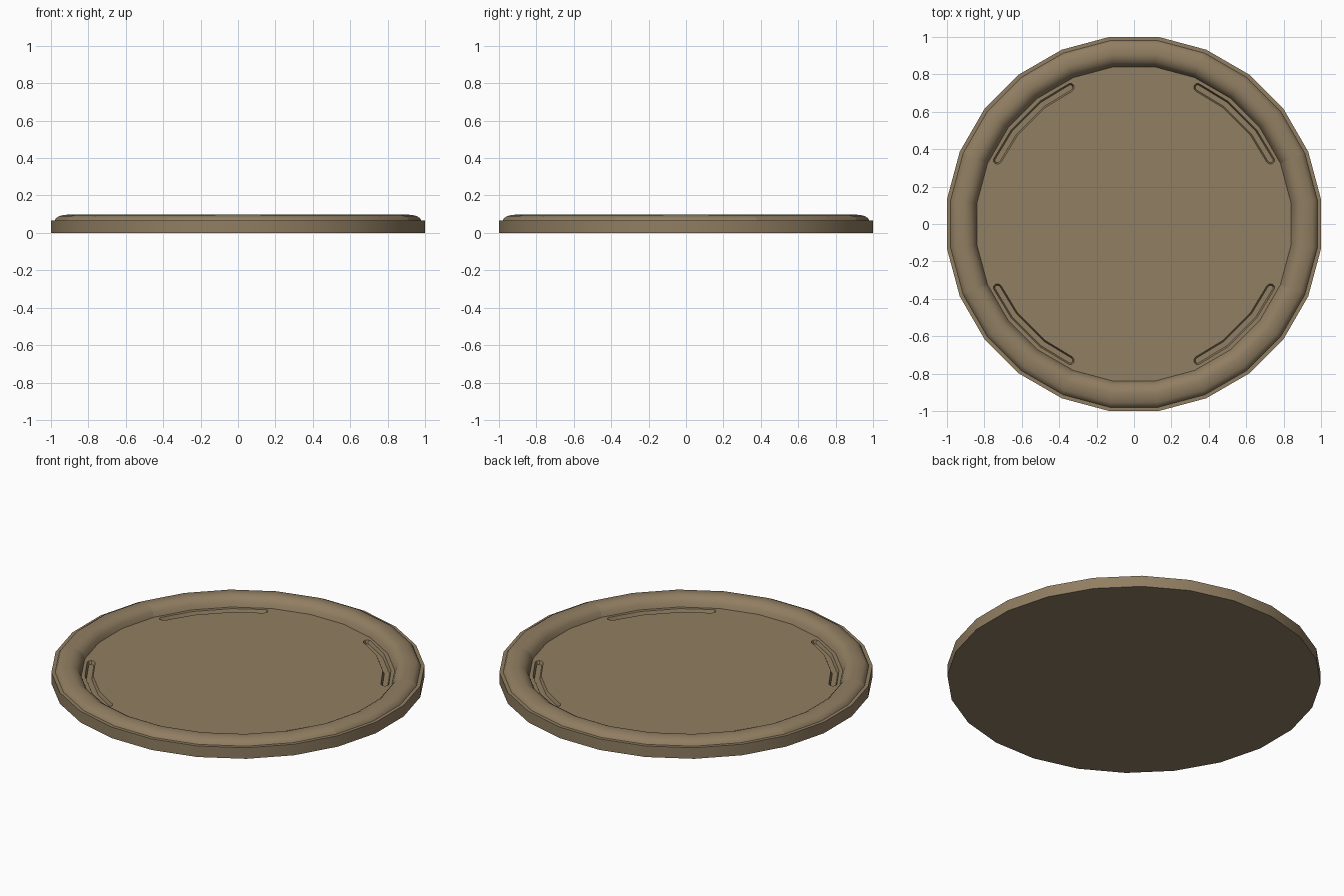
import bpy, bmesh
from math import cos, sin, pi, radians
from mathutils import Vector

SIDES = 24
STEP = 2 * pi / SIDES
FLAT = cos(STEP / 2)      # turns a flat-to-centre distance into a corner radius
FLOOR = 0.04
LEDGE = 0.066

cube = bpy.data.objects.get("Cube")
if cube:
    bpy.data.objects.remove(cube, do_unlink=True)

clay = bpy.data.materials.new("brown clay")
clay.use_nodes = True
colour = (0.283, 0.209, 0.122, 1)
clay.diffuse_color = colour
clay.node_tree.nodes["Principled BSDF"].inputs["Base Color"].default_value = colour


def add_object(name, bm):
    mesh = bpy.data.meshes.new(name)
    bm.to_mesh(mesh)
    bm.free()
    mesh.materials.append(clay)
    ob = bpy.data.objects.new(name, mesh)
    bpy.context.collection.objects.link(ob)
    return ob


def smooth(ob):
    bpy.ops.object.select_all(action="DESELECT")
    ob.select_set(True)
    bpy.context.view_layer.objects.active = ob
    bpy.ops.object.shade_smooth_by_angle(angle=radians(40))


def revolve(bm, profile, first, last):
    """Sweep (distance, height) points through the corners first..last."""
    closed = last - first == SIDES
    rings = []
    for k in range(first, last + (0 if closed else 1)):
        a = (k + 0.5) * STEP
        rings.append([bm.verts.new((r / FLAT * cos(a), r / FLAT * sin(a), z))
                      for r, z in profile])
    pairs = list(zip(rings, rings[1:]))
    if closed:
        pairs.append((rings[-1], rings[0]))
    for p, q in pairs:
        for i in range(len(profile) - 1):
            bm.faces.new((p[i], q[i], q[i + 1], p[i + 1]))
    return rings


# Base plate: flat bottom, upright edge, narrow ledge and sunken floor
bm = bmesh.new()
rings = revolve(bm, [(1, 0), (1, LEDGE), (0.92, LEDGE), (0.9, FLOOR)], 0, SIDES)
bm.faces.new([ring[0] for ring in reversed(rings)])
bm.faces.new([ring[-1] for ring in rings])
bmesh.ops.recalc_face_normals(bm, faces=bm.faces)
plate = add_object("base_plate", bm)


def slot_outline(turn, half):
    """Bent slot with round ends, following the rim."""
    radius = 0.805
    angles = [radians(turn + d) for d in (-20, -7.5, 7.5, 20)]
    path = [Vector((cos(a), sin(a))) * radius for a in angles]
    points = [p * (1 + half / radius) for p in path]
    for end, before, side in ((path[-1], path[-2], 1), (path[0], path[1], -1)):
        along = (end - before).normalized()
        out = end.normalized() * side
        points += [end + (out * cos(t) + along * sin(t)) * half
                   for t in (pi / 4, pi / 2, pi * 3 / 4)]
        if side == 1:
            points += [p * (1 - half / radius) for p in reversed(path)]
    return points


# Four grooves with sloping walls, cut into the floor
bm = bmesh.new()
for turn in (45, 135, 225, 315):
    low, high = [[bm.verts.new((p.x, p.y, z)) for p in slot_outline(turn, half)]
                 for half, z in ((0.014, FLOOR - 0.02), (0.026, FLOOR + 0.01))]
    bm.faces.new(list(reversed(low)))
    bm.faces.new(high)
    for i in range(len(low)):
        j = (i + 1) % len(low)
        bm.faces.new((low[i], low[j], high[j], high[i]))
bmesh.ops.recalc_face_normals(bm, faces=bm.faces)
cutter = add_object("groove_cutter", bm)
cutter.hide_render = True

cut = plate.modifiers.new("grooves", "BOOLEAN")
cut.operation = "DIFFERENCE"
cut.solver = "EXACT"
cut.object = cutter
bpy.context.view_layer.objects.active = plate
bpy.ops.object.modifier_apply(modifier=cut.name)
bpy.data.objects.remove(cutter, do_unlink=True)
smooth(plate)

# Rounded rim, laid in six lengths that meet at the seams
rim_profile = [(0.98, LEDGE), (0.972, 0.08), (0.955, 0.09), (0.93, 0.096),
               (0.905, 0.098), (0.885, 0.094), (0.865, 0.083),
               (0.85, 0.066), (0.84, FLOOR)]
seams = [1, 4, 10, 13, 16, 22, 25]
for n, (first, last) in enumerate(zip(seams, seams[1:]), 1):
    bm = bmesh.new()
    revolve(bm, rim_profile, first, last)
    smooth(add_object(f"rim_length_{n}", bm))
